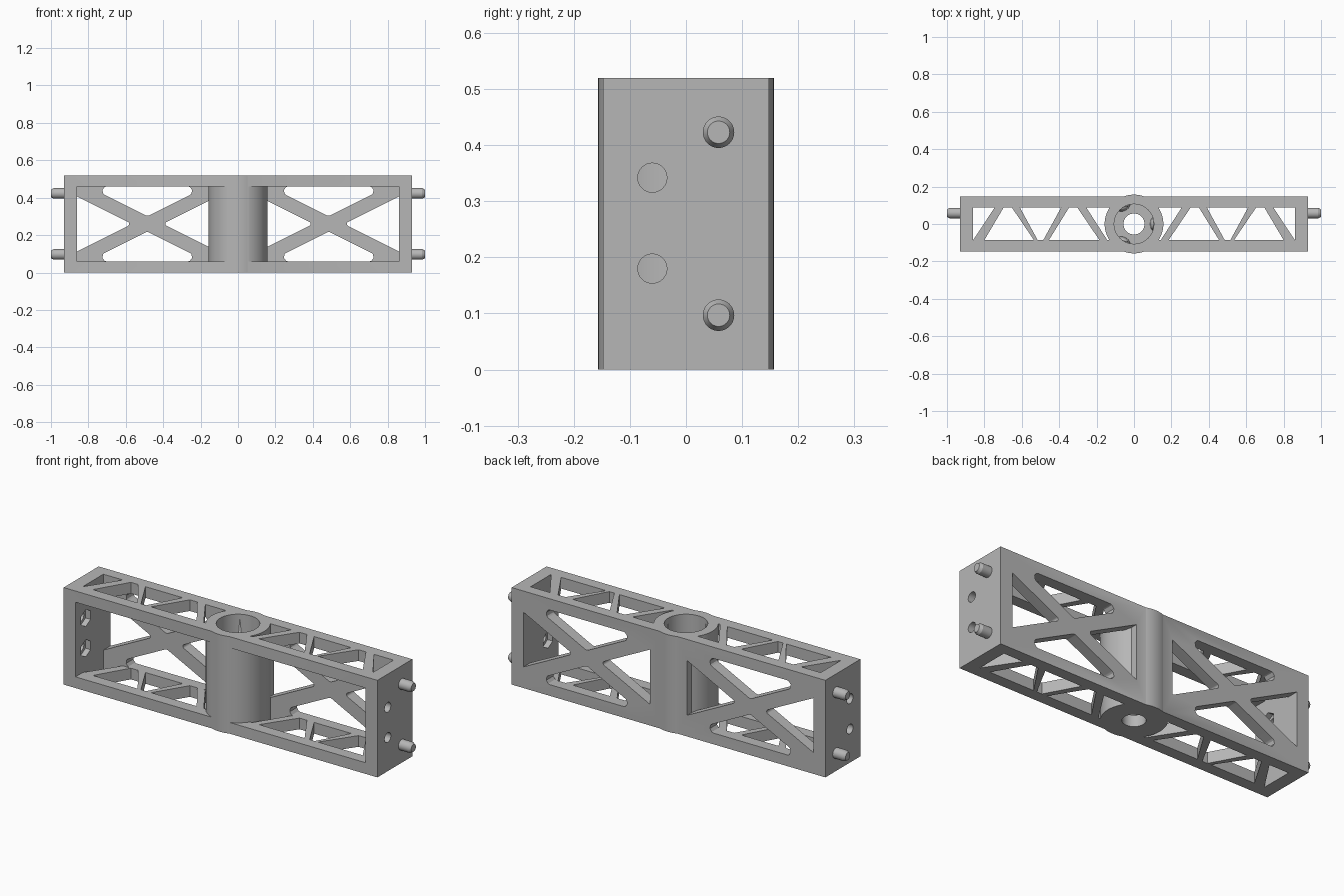
import bpy, bmesh, math
from mathutils import Vector, Matrix

old = bpy.data.objects.get("Cube")
if old:
    bpy.data.objects.remove(old, do_unlink=True)

# Overall sizes
HX, HY, H = 0.93, 0.148, 0.52          # half length, half depth, height
INX, WALL = 0.86, 0.06                 # inner end faces, plate thickness
HUB_R, BORE_R, HOLE_R = 0.157, 0.106, 0.056
MID = H / 2

gray = bpy.data.materials.new("plain_gray")
gray.use_nodes = True
COLOR = (0.47, 0.47, 0.47, 1)
gray.diffuse_color = COLOR
gray.node_tree.nodes["Principled BSDF"].inputs["Base Color"].default_value = COLOR


def finish(bm, name):
    bmesh.ops.recalc_face_normals(bm, faces=bm.faces)
    mesh = bpy.data.meshes.new(name)
    bm.to_mesh(mesh)
    bm.free()
    mesh.materials.append(gray)
    ob = bpy.data.objects.new(name, mesh)
    bpy.context.collection.objects.link(ob)
    return ob


def add_box(bm, lo, hi):
    lo, hi = Vector(lo), Vector(hi)
    m = Matrix.Translation((lo + hi) / 2) @ Matrix.Diagonal((*(hi - lo), 1))
    bmesh.ops.create_cube(bm, size=1, matrix=m)


def add_rod(bm, a, b, r1, r2=None, sides=64):
    a, b = Vector(a), Vector(b)
    rot = (b - a).to_track_quat('Z', 'Y').to_matrix().to_4x4()
    bmesh.ops.create_cone(bm, cap_ends=True, segments=sides, radius1=r1,
                          radius2=r1 if r2 is None else r2, depth=(b - a).length,
                          matrix=Matrix.Translation((a + b) / 2) @ rot)


def rounded(points, radii, steps=8):
    """Round each polygon corner by its own radius."""
    out = []
    for i, (p, r) in enumerate(zip(points, radii)):
        p = Vector(p)
        u = (Vector(points[i - 1]) - p).normalized()
        v = (Vector(points[(i + 1) % len(points)]) - p).normalized()
        if r == 0:
            out.append(p)
            continue
        half = u.angle(v) / 2
        center = p + (u + v).normalized() * (r / math.sin(half))
        a = p + u * (r / math.tan(half)) - center
        b = p + v * (r / math.tan(half)) - center
        for k in range(steps + 1):
            out.append(center + a.lerp(b, k / steps).normalized() * r)
    return out


def add_prism(bm, points, lo, hi, upright):
    """Extrude a flat outline along z (upright) or along y."""
    def place(p, d):
        return (p[0], p[1], d) if upright else (p[0], d, p[1])
    low = [bm.verts.new(place(p, lo)) for p in points]
    high = [bm.verts.new(place(p, hi)) for p in points]
    bm.faces.new(low)
    bm.faces.new(high)
    n = len(points)
    for i in range(n):
        bm.faces.new((low[i], low[(i + 1) % n], high[(i + 1) % n], high[i]))


def combine(target, bm, operation='DIFFERENCE'):
    tool = finish(bm, "tool")
    tool.hide_render = True
    mod = target.modifiers.new("cut", 'BOOLEAN')
    mod.operation, mod.object, mod.solver = operation, tool, 'EXACT'
    bpy.context.view_layer.objects.active = target
    bpy.ops.object.modifier_apply(modifier=mod.name)
    bpy.data.objects.remove(tool, do_unlink=True)


# Beam body with a cavity open to the front
bm = bmesh.new()
add_box(bm, (-HX, -HY, 0), (HX, HY, H))
beam = finish(bm, "truss_beam")
bm = bmesh.new()
add_box(bm, (-INX, -0.3, WALL), (INX, HY - WALL, H - WALL))
combine(beam, bm)

# Zigzag openings through the top and bottom plates
T, B = 0.088, -0.086
zigzag = [
    [(0.86, T), (0.745, T), (0.86, B)],
    [(0.80, B), (0.535, B), (0.653, T), (0.697, T)],
    [(0.61, T), (0.39, T), (0.485, B), (0.515, B)],
    [(0.455, B), (0.185, B), (0.303, T), (0.347, T)],
    [(0.255, T), (0.13, T), (0.13, B), (0.143, B)],
]
bm = bmesh.new()
for s in (-1, 1):
    for outline in zigzag:
        add_prism(bm, [(s * x, y) for x, y in outline], -0.1, H + 0.1, True)
combine(beam, bm)

# Cross braces: four triangular windows per side in the back wall
CX, HALF_W, BAR, SLOPE = 0.485, 0.375, 0.041, 0.5
bm = bmesh.new()
for s in (-1, 1):
    for d in (-1, 1):
        rise = MID - WALL
        reach = (rise - BAR) / SLOPE
        tri = [(s * CX - reach, MID + d * rise), (s * CX + reach, MID + d * rise),
               (s * CX, MID + d * BAR)]
        add_prism(bm, rounded(tri, (0.024, 0.024, 0.024)), 0.03, 0.3, False)
        tall = SLOPE * HALF_W - BAR
        side = s * CX + d * HALF_W
        tri = [(side, MID - tall), (side, MID + tall), (s * CX + d * BAR / SLOPE, MID)]
        add_prism(bm, rounded(tri, (0, 0, 0.012)), 0.03, 0.3, False)
combine(beam, bm)

# Round hub with a stepped bore
bm = bmesh.new()
add_rod(bm, (0, 0, 0), (0, 0, H), HUB_R, sides=96)
combine(beam, bm, 'UNION')
bm = bmesh.new()
add_rod(bm, (0, 0, WALL), (0, 0, H + 0.1), BORE_R)
combine(beam, bm)
bm = bmesh.new()
add_rod(bm, (0, 0, -0.1), (0, 0, WALL + 0.1), HOLE_R)
combine(beam, bm)

# Bolt holes in the end walls, then hexagonal nut pockets inside
bolts = [(s, z) for s in (-1, 1) for z in (0.18, 0.342)]
for start, end, r, sides in ((0.8, 1.0, 0.026, 32), (0.82, 0.89, 0.046, 6)):
    bm = bmesh.new()
    for s, z in bolts:
        add_rod(bm, (s * start, -0.06, z), (s * end, -0.06, z), r, sides=sides)
    combine(beam, bm)

# Tapered grip ribs inside the bore
parts = [beam]
for i in range(3):
    bm = bmesh.new()
    add_rod(bm, (0, 0, WALL), (0, 0, H - 0.02), 0.036, 0.0, sides=32)
    bmesh.ops.scale(bm, vec=(0.55, 1, 1), verts=bm.verts)
    bmesh.ops.translate(bm, vec=(BORE_R, 0, 0), verts=bm.verts)
    bmesh.ops.rotate(bm, matrix=Matrix.Rotation(i * math.tau / 3, 3, 'Z'), verts=bm.verts)
    parts.append(finish(bm, f"grip_rib_{i + 1}"))

# Alignment pins with chamfered tips on both ends
for s, side in ((-1, "right"), (1, "left")):
    for z, level in ((0.097, "lower"), (0.423, "upper")):
        bm = bmesh.new()
        add_rod(bm, (s * 0.92, 0.058, z), (s * 0.985, 0.058, z), 0.028, sides=40)
        add_rod(bm, (s * 0.985, 0.058, z), (s, 0.058, z), 0.028, 0.02, sides=40)
        parts.append(finish(bm, f"{side}_{level}_pin"))

bpy.ops.object.select_all(action='DESELECT')
for ob in parts:
    ob.select_set(True)
bpy.context.view_layer.objects.active = beam
bpy.ops.object.shade_smooth_by_angle(angle=math.radians(30))
